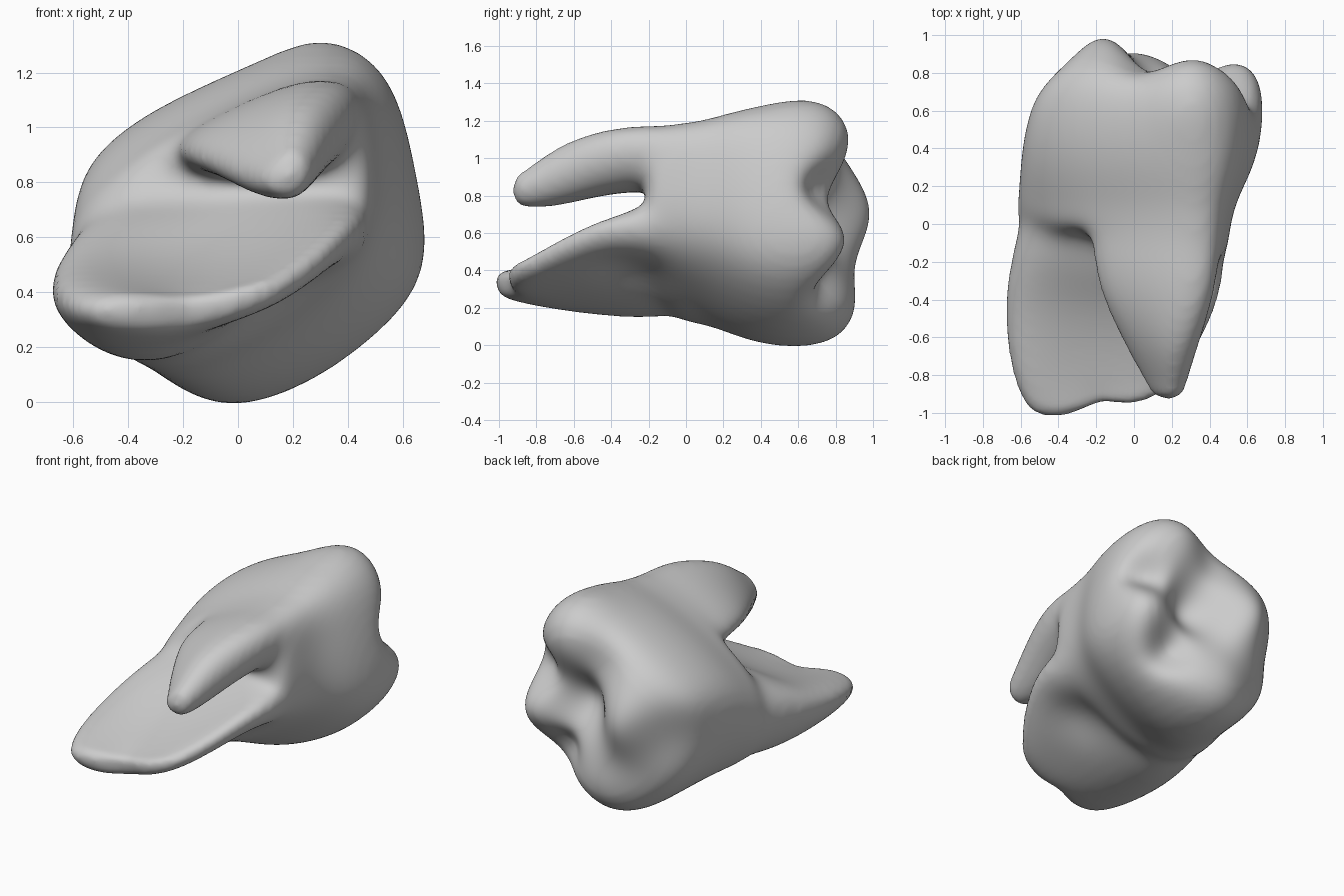
import bpy
import bmesh
from math import exp
from mathutils import Vector

cube = bpy.data.objects.get("Cube")
if cube:
    bpy.data.objects.remove(cube, do_unlink=True)

# Single material
enamel = bpy.data.materials.new("plain grey")
enamel.use_nodes = True
GREY = (0.6, 0.6, 0.6, 1)
enamel.diffuse_color = GREY
enamel.node_tree.nodes["Principled BSDF"].inputs["Base Color"].default_value = GREY


def blend(first, second, factor):
    """Mix two outlines that have the same number of points."""
    return [tuple(Vector(a).lerp(Vector(b), factor)) for a, b in zip(first, second)]


def shrink(outline, factor):
    """Scale an outline about its own middle."""
    middle = sum((Vector(p) for p in outline), Vector((0, 0))) / len(outline)
    return [tuple(middle + (Vector(p) - middle) * factor) for p in outline]


def loft(bm, sections):
    """Skin closed (x, z) outlines placed along y, each slanted across x."""
    rings = [[bm.verts.new((x, y + slant * x, z)) for x, z in outline]
             for y, slant, outline in sections]
    count = len(rings[0])
    for near, far in zip(rings, rings[1:]):
        for i in range(count):
            j = (i + 1) % count
            bm.faces.new((near[i], near[j], far[j], far[i]))
    bm.faces.new(rings[0][::-1])
    bm.faces.new(rings[-1])


def sculpt(mesh, strokes):
    """Push the skin with soft round brush strokes."""
    brushes = [(Vector(centre), radius, Vector(push)) for centre, radius, push in strokes]
    for vert in mesh.vertices:
        start = vert.co.copy()
        for centre, radius, push in brushes:
            vert.co += push * exp(-((start - centre).length / radius) ** 2)


def bake(obj):
    """Replace an object's mesh by its evaluated result."""
    bpy.context.view_layer.update()
    graph = bpy.context.evaluated_depsgraph_get()
    mesh = bpy.data.meshes.new_from_object(obj.evaluated_get(graph))
    obj.modifiers.clear()
    obj.data = mesh


def soften(obj, name, iterations, group=""):
    """Relax the skin, everywhere or only in a vertex group."""
    relax = obj.modifiers.new(name, 'SMOOTH')
    relax.factor = .5
    relax.iterations = iterations
    relax.vertex_group = group


# Outlines of the crown at its widest and of the neck above the roots
crown = [(.27, 1.33), (.53, 1.25), (.63, 1), (.705, .6), (.655, .36), (.37, .11), (0, -.06),
         (-.25, .05), (-.5, .3), (-.605, .6), (-.6, .84), (-.43, 1), (-.2, 1.13)]
neck = [(.3, 1.23), (.47, 1.16), (.49, .95), (.52, .7), (.46, .5), (.22, .31), (-.05, .16),
        (-.3, .08), (-.56, .25), (-.65, .5), (-.58, .7), (-.43, .84), (-.22, 1)]

# Upper root: narrow hooked prong
upper_tip = [(.06, .82), (.13, .9), (.2, .95), (.27, .9),
             (.28, .83), (.25, .76), (.19, .72), (.09, .75)]
upper_root = [
    (.1, 0, [(-.3, .9), (-.1, 1.03), (.25, 1.19), (.44, 1.17),
             (.47, 1), (.4, .85), (.15, .8), (-.15, .8)]),
    (-.15, 0, [(-.31, .92), (-.1, 1.05), (.25, 1.2), (.46, 1.18),
               (.48, 1), (.38, .86), (.15, .82), (-.19, .83)]),
    (-.42, 0, [(-.21, .92), (0, 1.06), (.25, 1.18), (.4, 1.15),
               (.43, 1), (.34, .85), (.2, .81), (-.09, .81)]),
    (-.68, 0, [(-.06, .86), (.07, .99), (.2, 1.1), (.31, 1.05),
               (.34, .92), (.29, .79), (.18, .73), (.01, .75)]),
    (-.86, 0, upper_tip),
    (-.93, 0, shrink(upper_tip, .7)),
]

# Lower root: wide tilted spade with a hollow top
lower_tip = [(-.63, .34), (-.5, .42), (-.2, .38), (.04, .43), (.2, .48),
             (.2, .37), (.02, .29), (-.25, .23), (-.52, .24)]
lower_root = [
    (.15, 0, [(-.6, .5), (-.56, .75), (-.1, .88), (.42, .88), (.49, .68),
              (.36, .45), (0, .25), (-.3, .16), (-.54, .28)]),
    (-.12, 0, [(-.67, .5), (-.58, .7), (-.15, .76), (.45, .88), (.54, .66),
               (.45, .45), (.03, .29), (-.3, .08), (-.58, .22)]),
    (-.4, 0, [(-.735, .42), (-.62, .56), (-.2, .53), (.28, .66), (.47, .74),
              (.47, .53), (.11, .37), (-.3, .1), (-.59, .2)]),
    (-.7, .05, [(-.71, .38), (-.58, .48), (-.2, .41), (.15, .52), (.35, .6),
                (.32, .43), (0, .31), (-.3, .17), (-.57, .21)]),
    (-.88, .15, lower_tip),
    (-.965, .17, shrink(lower_tip, .72)),
]

tooth_bm = bmesh.new()
loft(tooth_bm, [(-.16, -.2, shrink(neck, .85)), (-.08, -.2, neck), (.06, 0, neck),
                (.28, 0, blend(neck, crown, .7)), (.5, 0, crown),
                (.69, 0, shrink(crown, .98)), (.79, 0, shrink(crown, .85)),
                (.81, 0, shrink(crown, .55))])
loft(tooth_bm, upper_root)
loft(tooth_bm, lower_root)
bmesh.ops.recalc_face_normals(tooth_bm, faces=tooth_bm.faces)
tooth_mesh = bpy.data.meshes.new("tooth")
tooth_bm.to_mesh(tooth_mesh)
tooth_bm.free()
tooth = bpy.data.objects.new("tooth", tooth_mesh)
bpy.context.collection.objects.link(tooth)

# Round the cages and fuse them into one skin
rounding = tooth.modifiers.new("rounding", 'SUBSURF')
rounding.levels = rounding.render_levels = 2
fuse = tooth.modifiers.new("fuse", 'REMESH')
fuse.mode = 'VOXEL'
fuse.voxel_size = .022
bake(tooth)

cusps = [
    ((-.18, .81, .7), .28, (0, .2, 0)),
    ((.31, .75, 1.1), .2, (0, .08, .01)),
    ((.29, .64, 1.28), .2, (0, 0, .03)),
    ((.53, .72, .57), .18, (.02, .08, 0)),
    ((0, .77, .2), .25, (0, .1, 0)),
]
grooves = [
    ((.17, .81, .69), .19, (0, -.18, 0)),
    ((.55, .75, .82), .14, (-.06, -.11, 0)),
    ((.38, .75, .34), .14, (-.05, -.11, .03)),
    ((.08, .79, 1), .14, (0, -.03, -.02)),
    ((-.52, .76, .62), .28, (.05, -.09, 0)),
]
# Hollows around the roots and the notch in the wide tip
root_hollows = [
    ((.2, -.3, .35), .2, (-.02, 0, .05)),
    ((-.25, -.15, .85), .14, (0, .06, 0)),
    ((-.18, -.96, .33), .12, (0, .05, 0)),
]
sculpt(tooth.data, cusps + grooves + root_hollows)

# Melt the roots into the neck, then soften everything a little
joins = tooth.vertex_groups.new(name="neck joins")
for vert in tooth.data.vertices:
    joins.add([vert.index], exp(-((vert.co.y + .06) / .2) ** 2), 'REPLACE')
soften(tooth, "melt joins", 70, joins.name)
soften(tooth, "soften", 12)

tooth.data.materials.clear()
tooth.data.materials.append(enamel)
for poly in tooth.data.polygons:
    poly.use_smooth = True
    poly.material_index = 0
